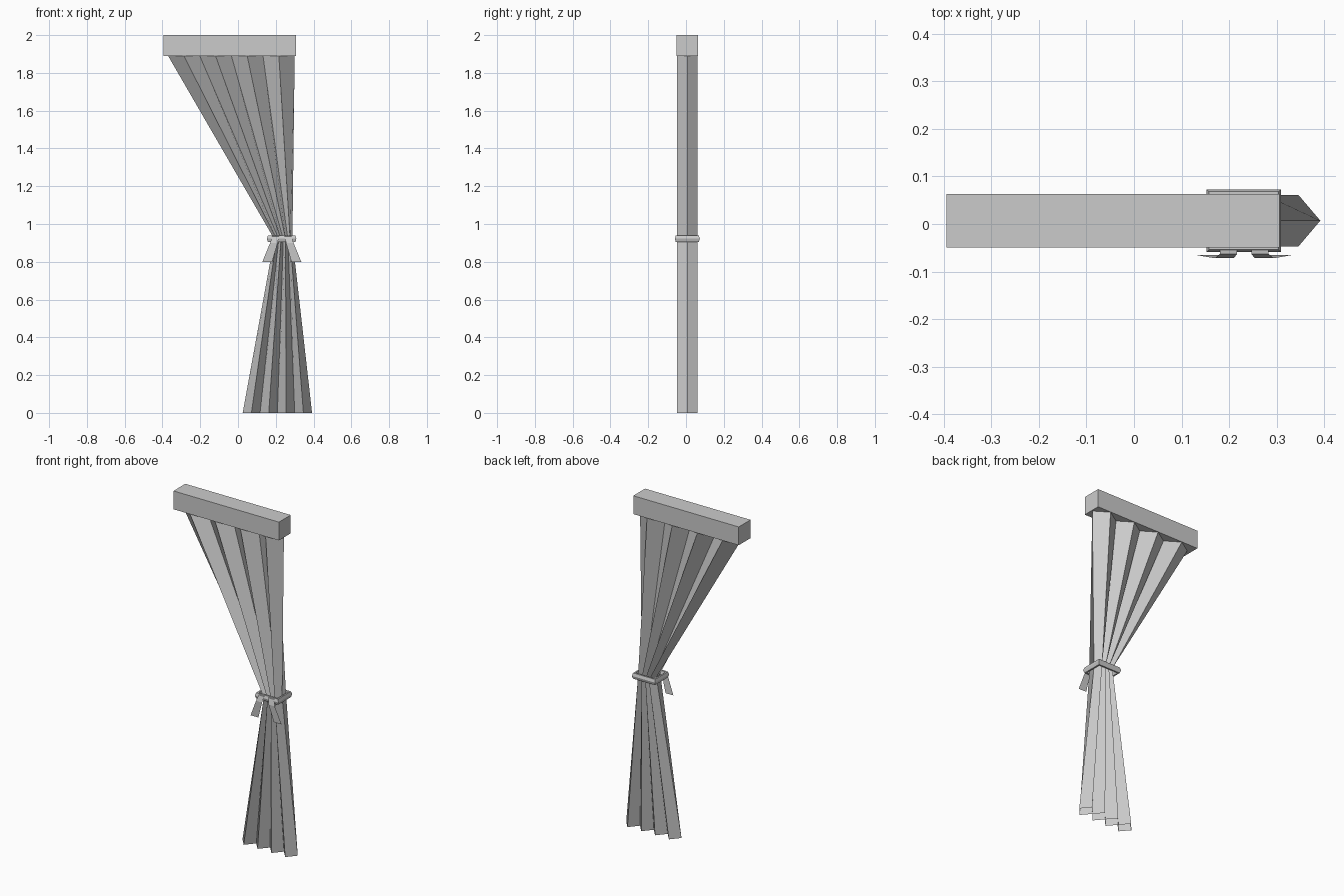
import bpy

if "Cube" in bpy.data.objects:
    bpy.data.objects.remove(bpy.data.objects["Cube"])

YC = 0.007  # middle depth of the curtain


def make(name, verts, faces):
    me = bpy.data.meshes.new(name)
    me.from_pydata(verts, [], faces)
    me.update()
    ob = bpy.data.objects.new(name, me)
    bpy.context.collection.objects.link(ob)
    return ob


def skin(rings, closed_rings=False):
    """Quads between successive closed rings of points."""
    n, m = len(rings[0]), len(rings)
    verts = [p for r in rings for p in r]
    faces = []
    for i in range(m if closed_rings else m - 1):
        k = (i + 1) % m
        for j in range(n):
            l = (j + 1) % n
            faces.append((i * n + j, i * n + l, k * n + l, k * n + j))
    return verts, faces


# Pelmet box at the top
bpy.ops.mesh.primitive_cube_add(size=1, location=(-0.044, YC, 1.945))
pelmet = bpy.context.object
pelmet.name = "pelmet"
pelmet.scale = (0.7, 0.112, 0.11)


# Pleated curtain: four diamond pleats in a row, gathered at the tie
def pleat_ring(x0, x1, z, pleats=4, depth=0.054):
    n = pleats * 2
    xs = [x0 + (x1 - x0) * i / n for i in range(n + 1)]
    front = [(xs[i], YC - depth * (i % 2), z) for i in range(n + 1)]
    back = [(xs[i], YC + depth * (i % 2), z) for i in range(n - 1, 0, -1)]
    return front + back


make("curtain", *skin([pleat_ring(0.025, 0.392, 0.0),
                       pleat_ring(0.192, 0.288, 0.92),
                       pleat_ring(-0.37, 0.30, 1.89)]))

# Tie band: six-sided section swept round a rectangle
section = [(0, 0.922), (-0.005, 0.939), (-0.014, 0.939),
           (-0.019, 0.922), (-0.014, 0.905), (-0.005, 0.905)]
rings = []
for sx, sy in ((-1, -1), (1, -1), (1, 1), (-1, 1)):
    rings.append([(0.231 + sx * (0.078 + o), YC + sy * (0.066 + o), z)
                  for o, z in section])
make("tie_band", *skin(rings, True))

# Two ribbon tails hanging over the front of the band
path = [(0.033, 0.018, -0.045, 0.938), (0.033, 0.018, -0.063, 0.935),
        (0.042, 0.02, -0.072, 0.90), (0.077, 0.026, -0.065, 0.80)]
for name, s in (("left_tail", -1), ("right_tail", 1)):
    verts = []
    for off, half, y, z in path:
        x = 0.232 + s * off
        verts += [(x - half, y, z), (x + half, y, z)]
    make(name, verts, [(2 * i, 2 * i + 2, 2 * i + 3, 2 * i + 1)
                       for i in range(len(path) - 1)])
